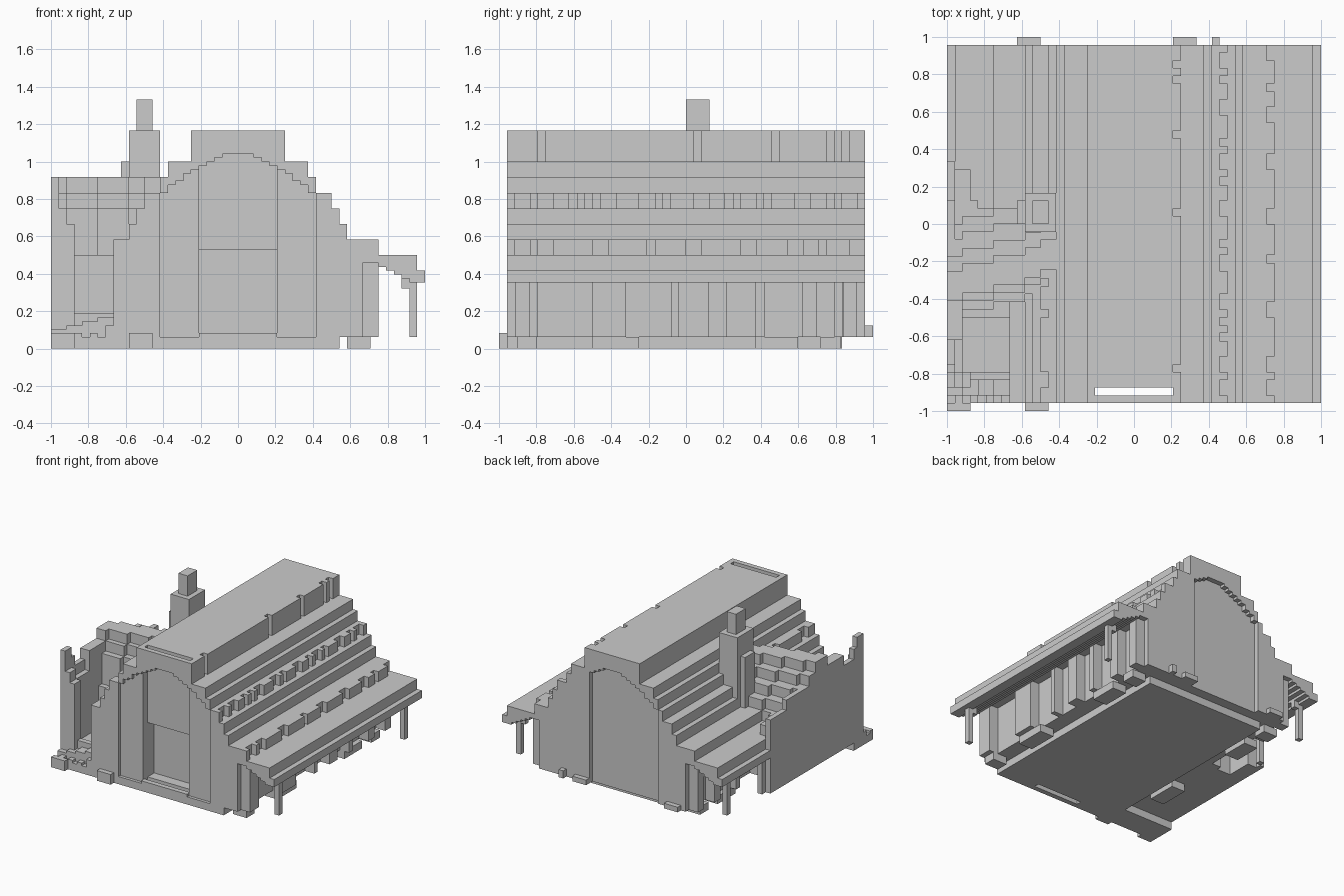
import bpy
import bmesh
import random
from mathutils import Matrix, Vector

random.seed(4)
if "Cube" in bpy.data.objects:
    bpy.data.objects.remove(bpy.data.objects["Cube"], do_unlink=True)

GREY = (0.6, 0.6, 0.6, 1)
stone = bpy.data.materials.new("plain grey")
stone.use_nodes = True
stone.diffuse_color = GREY
stone.node_tree.nodes["Principled BSDF"].inputs["Base Color"].default_value = GREY

U = 1 / 24          # block size
END = 23 * U        # gable end plane
INNER = 22 * U
BACK_OF_SLOT = 21 * U
BASE = 1.5 * U


def part(name, boxes):
    """One object from boxes given as (x0, x1, y0, y1, z0, z1)."""
    bm = bmesh.new()
    for x0, x1, y0, y1, z0, z1 in boxes:
        size = Vector((x1 - x0, y1 - y0, z1 - z0))
        mid = Vector((x0 + x1, y0 + y1, z0 + z1)) / 2
        bmesh.ops.create_cube(bm, size=1, matrix=Matrix.Translation(mid) @ Matrix.Diagonal(size).to_4x4())
    mesh = bpy.data.meshes.new(name)
    bm.to_mesh(mesh)
    bm.free()
    mesh.materials.append(stone)
    obj = bpy.data.objects.new(name, mesh)
    bpy.context.scene.collection.objects.link(obj)
    return obj


def on_side(side, a, b, *rest):
    return (min(a * side, b * side), max(a * side, b * side), *rest)


def broken_row(side, a, b, y0, y1, z0, z1, longest):
    """Roof edge with single-block notches."""
    boxes, y = [], y0
    while y < y1 - 0.001:
        end = min(y1, y + U * random.randint(1, longest))
        boxes.append(on_side(side, a, b, y, end, z0, z1))
        y = end + U * random.randint(1, 2)
    return boxes


# Foundation, open beneath the slot and stopping short of the back gable
part("foundation", [
    (-13 * U, 13 * U, -BACK_OF_SLOT, 20 * U, 0, BASE),
    (-13 * U, -5 * U, -INNER, -BACK_OF_SLOT, 0, BASE),
    (5 * U, 13 * U, -INNER, -BACK_OF_SLOT, 0, BASE),
    (-13 * U, 13 * U, -END, -INNER, 0, BASE),
])

# Main hall: stepped roof columns, as inner x, outer x, bottom, top in blocks
columns = [(10, 11, 1.5, 20), (11, 12, 1.5, 18), (12, 13, 1.5, 18),
           (13, 14, 1.5, 16), (14, 16, 1.5, 14)]
eaves = [(16, 17, 11, 14), (17, 18, 11, 12), (18, 19, 10.5, 12), (19, 20, 10, 12),
         (20, 21, 9.5, 12), (21, 22, 9, 12), (22, 23, 8.5, 12), (23, 24, 8.5, 10)]

hall, roof_edge, overhang = [], [], []
for side in (1, -1):
    for a, b, low, high in columns:
        hall.append(on_side(side, a * U, b * U, -END, END, low * U, high * U))
    hall.append(on_side(side, 5 * U, 9 * U, -BACK_OF_SLOT, INNER, BASE, 24 * U))
    hall.append(on_side(side, 9 * U, 10 * U, -BACK_OF_SLOT, INNER, BASE, 22 * U))
    start = -END if side > 0 else U
    for a, b, low, high in eaves:
        overhang.append(on_side(side, a * U, b * U, start, END, low * U, high * U))
roof_edge += broken_row(1, 11 * U, 12 * U, -END, END, 18 * U, 20 * U, 3)
roof_edge += broken_row(-1, 11 * U, 12 * U, -END, -0.25, 18 * U, 20 * U, 8)
roof_edge += broken_row(1, 17 * U, 18 * U, -END, END, 12 * U, 14 * U, 5)
roof_edge.append((-18 * U, -17 * U, U, END, 12 * U, 14 * U))
# Ridge edges, one of them notched by a few missing blocks
roof_edge.append((-6 * U, -5 * U, -BACK_OF_SLOT, INNER, 24 * U, 28 * U))
row = -BACK_OF_SLOT
for notch in (-19, 1, 11, 18, 20):
    roof_edge.append((5 * U, 6 * U, row, notch * U, 24 * U, 28 * U))
    row = (notch + 1) * U
roof_edge.append((5 * U, 6 * U, row, INNER, 24 * U, 28 * U))
# Centre above the doorway, shallow doorway and floor
hall += [(-5 * U, 5 * U, -BACK_OF_SLOT, INNER, 0.53, 28 * U),
         (-5 * U, 5 * U, -0.79, INNER, BASE, 0.53),
         (-5 * U, 5 * U, -BACK_OF_SLOT, -0.79, BASE, 2 * U)]
part("hall", hall)
part("roof_edge", roof_edge)
part("roof_overhang", overhang)


# Arched gable ends
def arch_height(x):
    return round((1.045 - 1.15 * abs(x) ** 1.8) / U * 2) / 2 * U


for name, direction in (("front_arch", -1), ("back_arch", 1)):
    boxes = []

    def slab(x0, x1, inner, outer, z0, z1):
        y0, y1 = sorted((inner * direction, outer * direction))
        boxes.append((x0, x1, y0, y1, z0, z1))

    inner = BACK_OF_SLOT if direction < 0 else INNER
    for i in range(-10, 10):
        x = (i + 0.5) * U
        top = 28 * U if abs(x) < 6 * U else 24 * U if abs(x) < 9 * U else 22 * U
        centre = abs(x) < 5 * U
        slab(i * U, (i + 1) * U, INNER if centre else inner, END, arch_height(x), top)
        if direction < 0 and not centre:
            slab(i * U, (i + 1) * U, inner, END - 0.6 * U, BASE, arch_height(x))
    if direction < 0:
        slab(-5 * U, 5 * U, INNER, END, BASE, 2 * U)
    else:
        for i in range(5, 10):
            slab(i * U, (i + 1) * U, INNER, END, BASE, arch_height((i + 0.5) * U))
    part(name, boxes)

# Side pilasters, feet and posts beneath the eaves
pilasters, feet, posts = [], [], []
for side in (1, -1):
    for y0, y1 in ((-0.915, -0.8), (-0.5, -0.32), (-0.08, -0.04), (0.12, 0.22),
                   (0.37, 0.42), (0.62, 0.7), (0.84, 0.915)):
        if side > 0 or y0 > 0.35:
            pilasters.append(on_side(side, 16 * U, 18 * U, y0, y1, BASE, 11 * U))
    for y0, y1 in ((-0.9, -0.8), (-0.5, -0.25), (0.37, 0.6), (0.72, 0.83)):
        feet.append(on_side(side, 14 * U, 17 * U, y0, y1, 0, BASE))
    for y in (-0.815, 0.815) if side > 0 else (0.36, 0.815):
        posts.append(on_side(side, 22 * U, 23 * U, y - U / 2, y + U / 2, BASE, 8.5 * U))
        posts.append(on_side(side, 21 * U, 23 * U, y - U / 2, y + U / 2, 7.7 * U, 9 * U))
part("side_pilasters", pilasters)
part("foundation_feet", feet)
part("eave_posts", posts)

# Side wing: skewed ridge stepping down to both sides (top, front reach, back reach)
wing = []
tiers = [(22, 0.08, 0.08), (20, 0.12, 0.16), (18, 0.17, 0.25), (16, 0.17, 0.33), (14, 0.17, 0.37)]
for i in range(7):
    x0, x1 = (-24 + 2 * i) * U, (-22 + 2 * i) * U
    centre = -0.33 + round(i * 0.6) * U
    for top, front, back in tiers:
        wing.append((x0, x1, centre - front, centre + back, (top - 2) * U, top * U))
    if i < 4:
        wing.append((x0, x1, -0.5, centre + 0.37, BASE, 12 * U))
# Parapet along the outer wall
wing += [(-1, -23 * U, -0.3, 8 * U, BASE, 16 * U),
         (-23 * U, -21 * U, -0.3, 7 * U, BASE, 14 * U),
         (-21 * U, -20 * U, -0.3, 3 * U, 9 * U, 14 * U),
         (-1, -23 * U, -0.3, 3 * U, 16 * U, 18 * U)]
part("side_wing", wing)

# Ruined front corner of the wing
part("ruined_corner", [
    (-1, -22 * U, -21 * U, -0.5, BASE, 16 * U),
    (-22 * U, -21 * U, -21 * U, -19 * U, BASE, 16 * U),
    (-1, -23 * U, -21 * U, -19 * U, 16 * U, 22 * U),
    (-23 * U, -22 * U, -21 * U, -19 * U, 16 * U, 18 * U),
    (-1, -23 * U, -19 * U, -18 * U, 16 * U, 20 * U),
    (-1, -23 * U, -18 * U, -0.62, 16 * U, 18 * U),
    (-1, -22 * U, -0.62, -0.45, 16 * U, 20 * U),
    (-21 * U, -16 * U, -20 * U, -0.79, BASE, 0.19),
    (-22 * U, -16 * U, -0.79, -0.5, BASE, 0.15),
])

# Rubble around the base
rubble = [(-1, -21 * U, -1, -END, 0, 2 * U), (-14 * U, -11 * U, -1, -END, 0, 2 * U),
          (-15 * U, -12 * U, END, 1, BASE, 2.5 * U), (5 * U, 8 * U, END, 1, BASE, 2.5 * U),
          (10 * U, 11 * U, END, 1, BASE, 3 * U), (-1, -13 * U, -END, -0.75, 0, BASE)]
for i in range(4):
    x = (-24 + 2 * i) * U
    rubble.append((x, x + 2 * U, -INNER, -20 * U, BASE, (2.5 + 0.5 * i) * U))
    rubble.append((x + U, x + 2 * U, -END, -INNER, BASE, U * random.randint(2, 3)))
part("rubble", rubble)

# Chimney
part("chimney", [(-14 * U, -10 * U, -U, 4 * U, 14 * U, 28 * U),
                 (-15 * U, -14 * U, 0, 3 * U, 14 * U, 24 * U),
                 (-13 * U, -11 * U, 0, 3 * U, 28 * U, 32 * U)])
